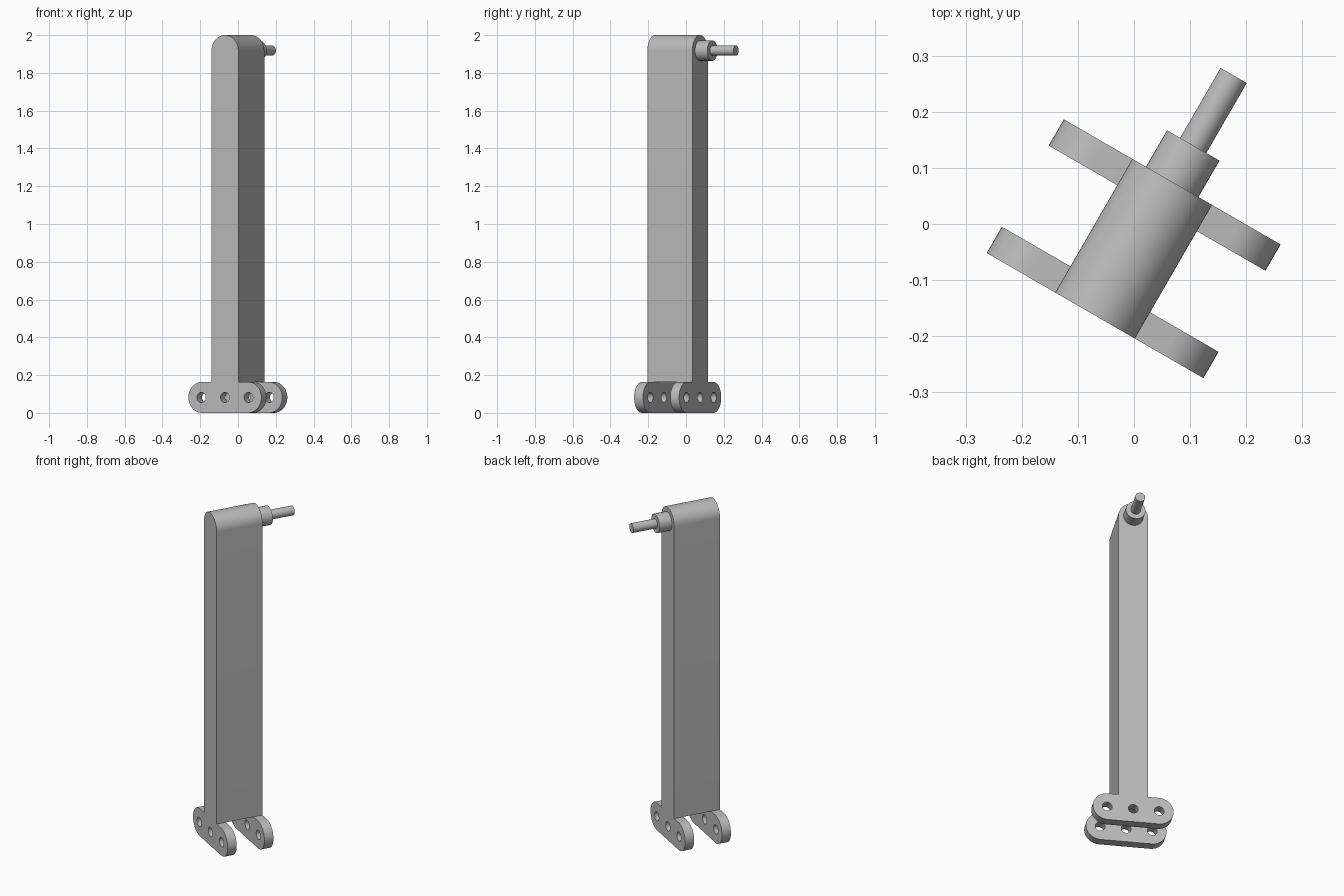
import bpy, bmesh
from math import pi, sin, cos, radians
from mathutils import Matrix

cube = bpy.data.objects.get("Cube")
if cube:
    bpy.data.objects.remove(cube, do_unlink=True)

grey = bpy.data.materials.new("plain grey")
grey.use_nodes = True
colour = (0.5, 0.5, 0.5, 1)
grey.diffuse_color = colour
grey.node_tree.nodes["Principled BSDF"].inputs["Base Color"].default_value = colour

R = 0.082            # half width of the post and half height of the lugs
TOP = 2 - R          # centre of the rounded top
CENTRE = 0.0215      # sideways offset of the whole assembly
FRONT, BACK = -0.176, 0.099
TURN = Matrix.Rotation(radians(-30), 4, 'Z')


def arc(cx, cz, r, start, end, n):
    return [(cx + r * cos(start + (end - start) * i / n),
             cz + r * sin(start + (end - start) * i / n)) for i in range(n + 1)]


def circle(cx, cz, r, n=40):
    return arc(cx, cz, r, 0, 2 * pi, n)[:-1]


def extrude(name, loops, front, back):
    """Fill the outline loops (later ones are holes) and extrude front to back."""
    curve = bpy.data.curves.new(name, 'CURVE')
    curve.dimensions = '2D'
    curve.fill_mode = 'BOTH'
    curve.extrude = (back - front) / 2
    for pts in loops:
        spline = curve.splines.new('POLY')
        spline.points.add(len(pts) - 1)
        for p, (x, z) in zip(spline.points, pts):
            p.co = (x, z, 0, 1)
        spline.use_cyclic_u = True
    helper = bpy.data.objects.new(name + " outline", curve)
    bpy.context.collection.objects.link(helper)
    graph = bpy.context.evaluated_depsgraph_get()
    mesh = bpy.data.meshes.new_from_object(helper.evaluated_get(graph))
    bpy.data.objects.remove(helper, do_unlink=True)

    bm = bmesh.new()
    bm.from_mesh(mesh)
    bmesh.ops.remove_doubles(bm, verts=bm.verts, dist=0.0001)
    bm.transform(TURN @ Matrix.Translation((CENTRE, (front + back) / 2, 0))
                 @ Matrix.Rotation(pi / 2, 4, 'X'))
    bmesh.ops.recalc_face_normals(bm, faces=bm.faces)
    bm.to_mesh(mesh)
    bm.free()
    mesh.materials.clear()
    mesh.materials.append(grey)
    obj = bpy.data.objects.new(name, mesh)
    bpy.context.collection.objects.link(obj)
    bpy.ops.object.select_all(action='DESELECT')
    obj.select_set(True)
    bpy.context.view_layer.objects.active = obj
    bpy.ops.object.shade_smooth_by_angle(angle=radians(30))
    return obj


# Tall post with a rounded top
extrude("post", [[(-R, 2 * R), (R, 2 * R)] + arc(0, TOP, R, 0, pi, 32)], FRONT, BACK)

# Two rounded lugs, each with three bolt holes
SPACING = 0.144
lug = (arc(SPACING - 0.003, R, R, -pi / 2, pi / 2, 24)
       + arc(0.003 - SPACING, R, R, pi / 2, 1.5 * pi, 24))
holes = [circle(i * SPACING, R, 0.027) for i in (-1, 0, 1)]
THICK = 0.054
extrude("front_lug", [lug] + holes, FRONT, FRONT + THICK)
extrude("back_lug", [lug] + holes, BACK - THICK, BACK)

# Collar and pin on the back of the post
extrude("collar", [circle(0, TOP, 0.054)], BACK, 0.174)
extrude("pin", [circle(0, TOP, 0.027)], 0.174, 0.318)
